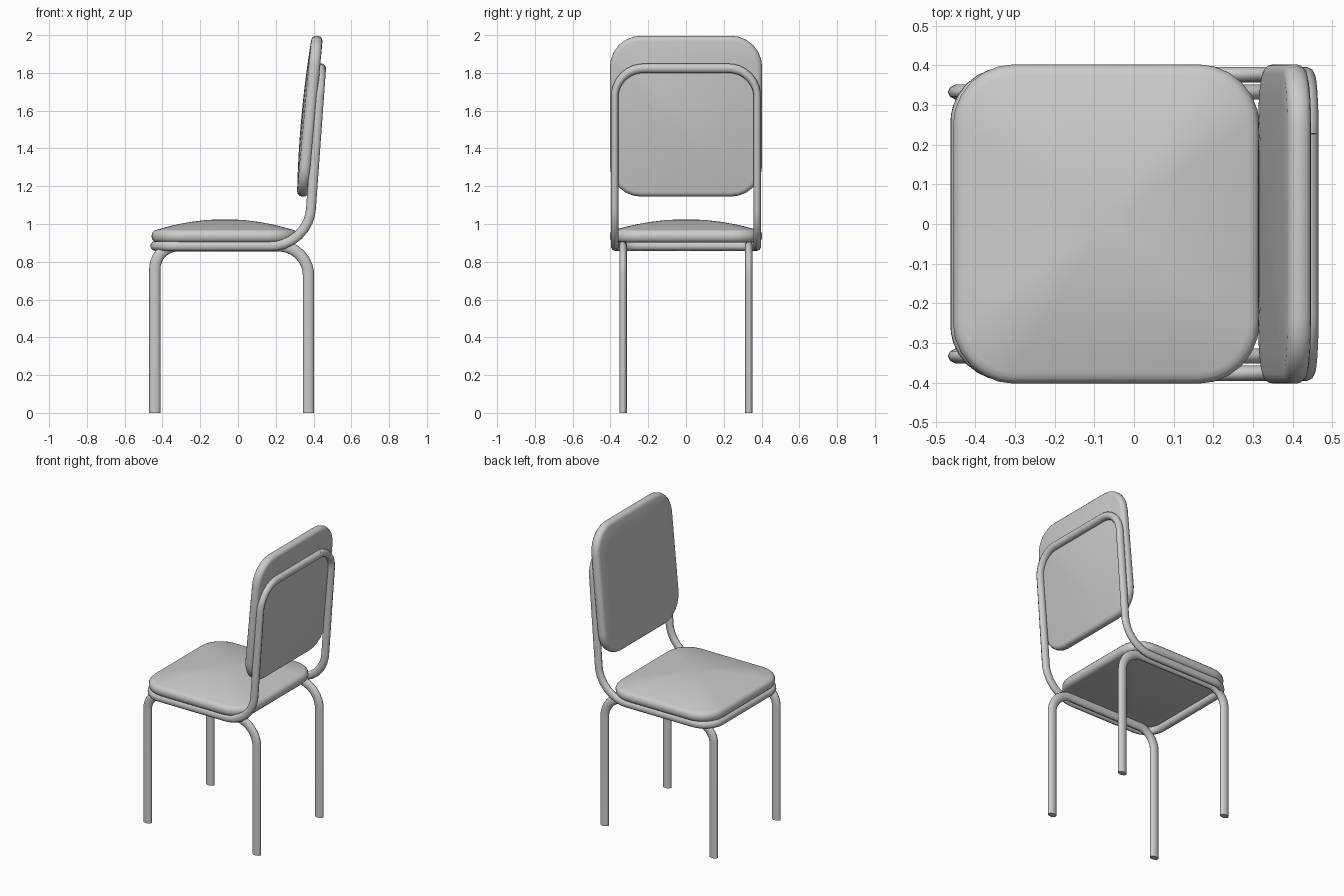
import bpy, bmesh, math
from mathutils import Vector, Matrix

if "Cube" in bpy.data.objects:
    bpy.data.objects.remove(bpy.data.objects["Cube"])


def fillet(pts, radii, n=8):
    """Round the inner corners of an open 3D polyline with true arcs."""
    pts = [Vector(p) for p in pts]
    out = [pts[0]]
    for i in range(1, len(pts) - 1):
        p, r = pts[i], radii[i - 1]
        a, b = (pts[i - 1] - p).normalized(), (pts[i + 1] - p).normalized()
        half = a.angle(b) / 2
        c = p + (a + b).normalized() * (r / math.sin(half))
        t = r / math.tan(half)
        s, e = p + a * t - c, p + b * t - c
        for k in range(n + 1):
            f = k / n
            d = s.lerp(e, f).normalized() if 0 < f < 1 else (e if f else s).normalized()
            out.append(c + d * r)
    return out + [pts[-1]]


def tube(name, pts, radius, squash, y=0.0):
    """Tube along a path, narrowed in y to an oval section."""
    cu = bpy.data.curves.new(name, 'CURVE')
    cu.dimensions = '3D'
    cu.bevel_depth, cu.bevel_resolution = radius, 3
    cu.use_fill_caps = True
    sp = cu.splines.new('POLY')
    sp.points.add(len(pts) - 1)
    for q, p in zip(sp.points, pts):
        q.co = (p.x, p.y / squash, p.z, 1)
    ob = bpy.data.objects.new(name, cu)
    bpy.context.collection.objects.link(ob)
    ob.location.y, ob.scale.y = y, squash
    finish(ob, convert=True)


def finish(ob, convert=False):
    bpy.ops.object.select_all(action='DESELECT')
    bpy.context.view_layer.objects.active = ob
    ob.select_set(True)
    if convert:
        bpy.ops.object.convert(target='MESH')
    bpy.ops.object.shade_smooth_by_angle(angle=math.radians(40))


def outline(hx, hy, r, n=6):
    """Rounded rectangle, counter-clockwise."""
    res = []
    for k, (sx, sy) in enumerate([(1, 1), (-1, 1), (-1, -1), (1, -1)]):
        for i in range(n + 1):
            a = math.pi / 2 * (k + i / n)
            res.append((sx * (hx - r) + r * math.cos(a), sy * (hy - r) + r * math.sin(a)))
    return res


def cushion(name, hx, hy, r, thick, dome, matrix):
    """Padded slab with rolled rim and domed top, base at local z = 0."""
    bm = bmesh.new()
    b = thick * 0.42
    rings = []
    for a in (-90, -60, -30, 0):
        t = math.radians(a)
        rings.append((b * (1 - math.cos(t)), b * (1 + math.sin(t)), 1))
    for a in (0, 30, 60, 90):
        t = math.radians(a)
        rings.append((b * (1 - math.cos(t)), thick - b * (1 - math.sin(t)), 1))
    for s in (0.85, 0.7, 0.5, 0.3, 0.12):
        rings.append((b, thick + dome * (1 - s * s), s))
    loops = [[bm.verts.new((x * s, y * s, z)) for x, y in outline(hx - i, hy - i, r - i)]
             for i, z, s in rings]
    for lo, hi in zip(loops, loops[1:]):
        for j in range(len(lo)):
            k = (j + 1) % len(lo)
            bm.faces.new((lo[j], lo[k], hi[k], hi[j]))
    bm.faces.new(loops[0][::-1])
    bm.faces.new(loops[-1])
    me = bpy.data.meshes.new(name)
    bm.to_mesh(me)
    bm.free()
    ob = bpy.data.objects.new(name, me)
    bpy.context.collection.objects.link(ob)
    ob.matrix_world = matrix
    finish(ob)


# Seat cushion
cushion("seat", 0.387, 0.403, 0.155, 0.068, 0.055, Matrix.Translation((-0.07, 0, 0.902)))

# Backrest cushion, leaning back, domed toward the sitter
lean = math.atan(0.08 / 0.86)
s, c = math.sin(lean), math.cos(lean)
cushion("backrest", 0.403, 0.427, 0.165, 0.06, 0.014,
        Matrix(((0, s, -c, 0.41), (-1, 0, 0, 0), (0, c, s, 1.568), (0, 0, 0, 1))))

# Two inverted-U leg tubes
legs = fillet([(-0.44, 0, 0), (-0.44, 0, 0.884), (0.373, 0, 0.884), (0.373, 0, 0)], [0.12, 0.155])
for side, y in (("left", 0.333), ("right", -0.333)):
    tube(side + "_legs", legs, 0.03, 0.68, y)

# Continuous frame: around the seat front, along the sides and up behind the backrest
Y = 0.377
path = [(0.44, 0, 1.824), (0.44, Y, 1.824), (0.372, Y, 0.884), (-0.438, Y, 0.884), (-0.438, 0, 0.884)]
half = fillet(path, [0.15, 0.21, 0.12])
other = [Vector((p.x, -p.y, p.z)) for p in reversed(half)]
tube("back_and_seat_frame", half[1:] + other[1:-1] + [half[0], half[1]], 0.026, 0.78)
